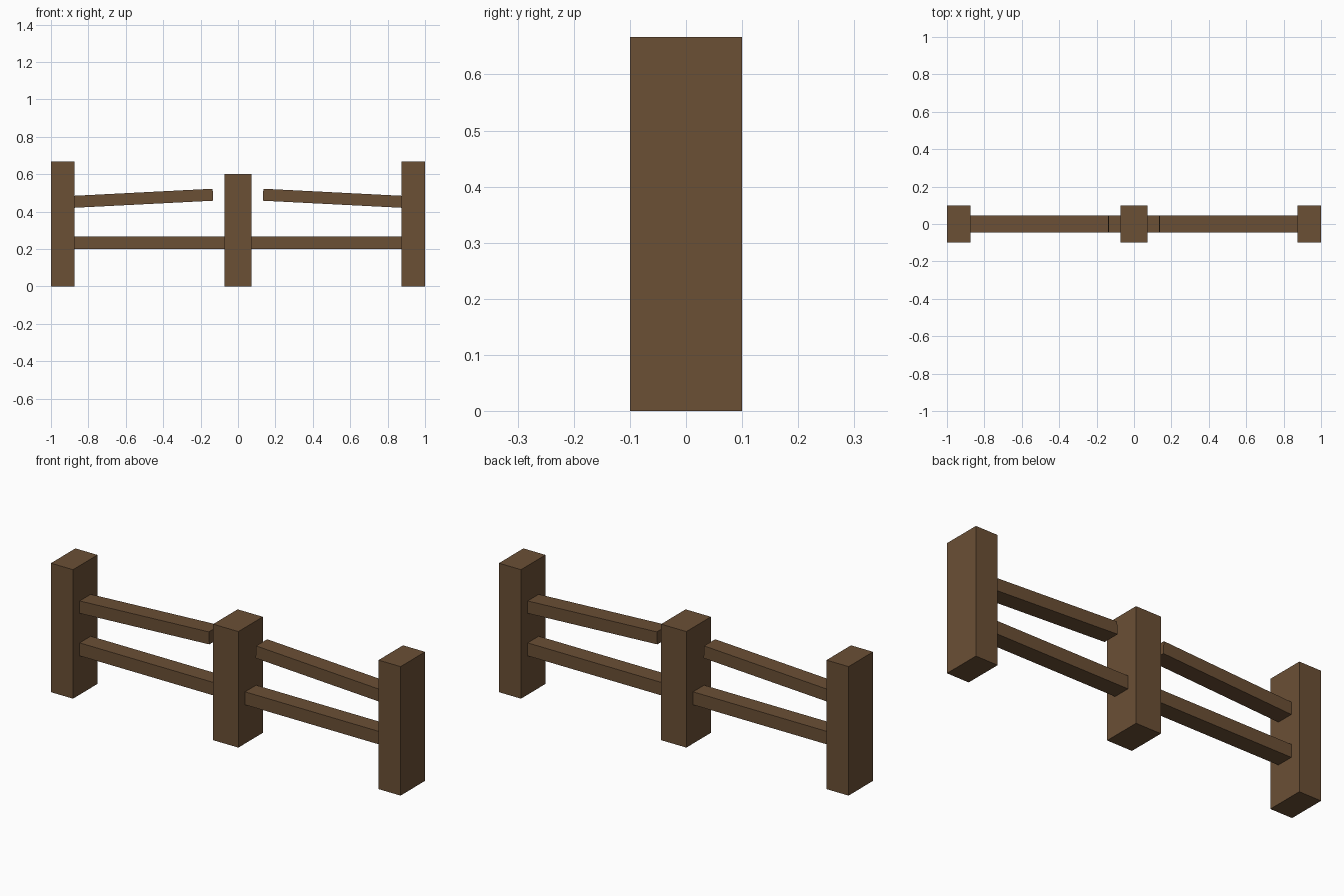
import bpy
import math
from mathutils import Matrix, Vector

cube = bpy.data.objects.get("Cube")
if cube:
    bpy.data.objects.remove(cube, do_unlink=True)

# Brown timber
wood = bpy.data.materials.new("brown wood")
wood.use_nodes = True
colour = (0.147, 0.079, 0.036, 1)
wood.diffuse_color = colour
bsdf = wood.node_tree.nodes["Principled BSDF"]
bsdf.inputs["Base Color"].default_value = colour
bsdf.inputs["Roughness"].default_value = 0.9


def timber(name, centre, size, tilt=0):
    """Square-cut timber, tilted about the depth axis."""
    bpy.ops.mesh.primitive_cube_add(size=1)
    obj = bpy.context.object
    obj.name = name
    obj.data.transform(Matrix.Rotation(tilt, 4, 'Y') @ Matrix.Diagonal((*size, 1)))
    obj.location = centre
    obj.data.materials.append(wood)
    return obj


def rail(name, start, end, thickness):
    """Rail running between two (x, z) points."""
    a, b = Vector(start), Vector(end)
    run, mid = b - a, (a + b) / 2
    timber(name, (mid.x, 0, mid.y), (run.length, 0.09, thickness),
           -math.atan2(run.y, run.x))


# Middle post
timber("middle_post", (0, 0, 0.3), (0.144, 0.2, 0.6))

# End posts, lower rails, and broken upper rails rising toward the middle
for side, s in (("left", 1), ("right", -1)):
    timber(side + "_end_post", (s * 0.937, 0, 0.3335), (0.126, 0.2, 0.667))
    rail(side + "_lower_rail", (s * 0.05, 0.234), (s * 0.9, 0.234), 0.067)
    rail(side + "_broken_upper_rail", (s * 0.134, 0.49), (s * 0.9, 0.451), 0.064)
